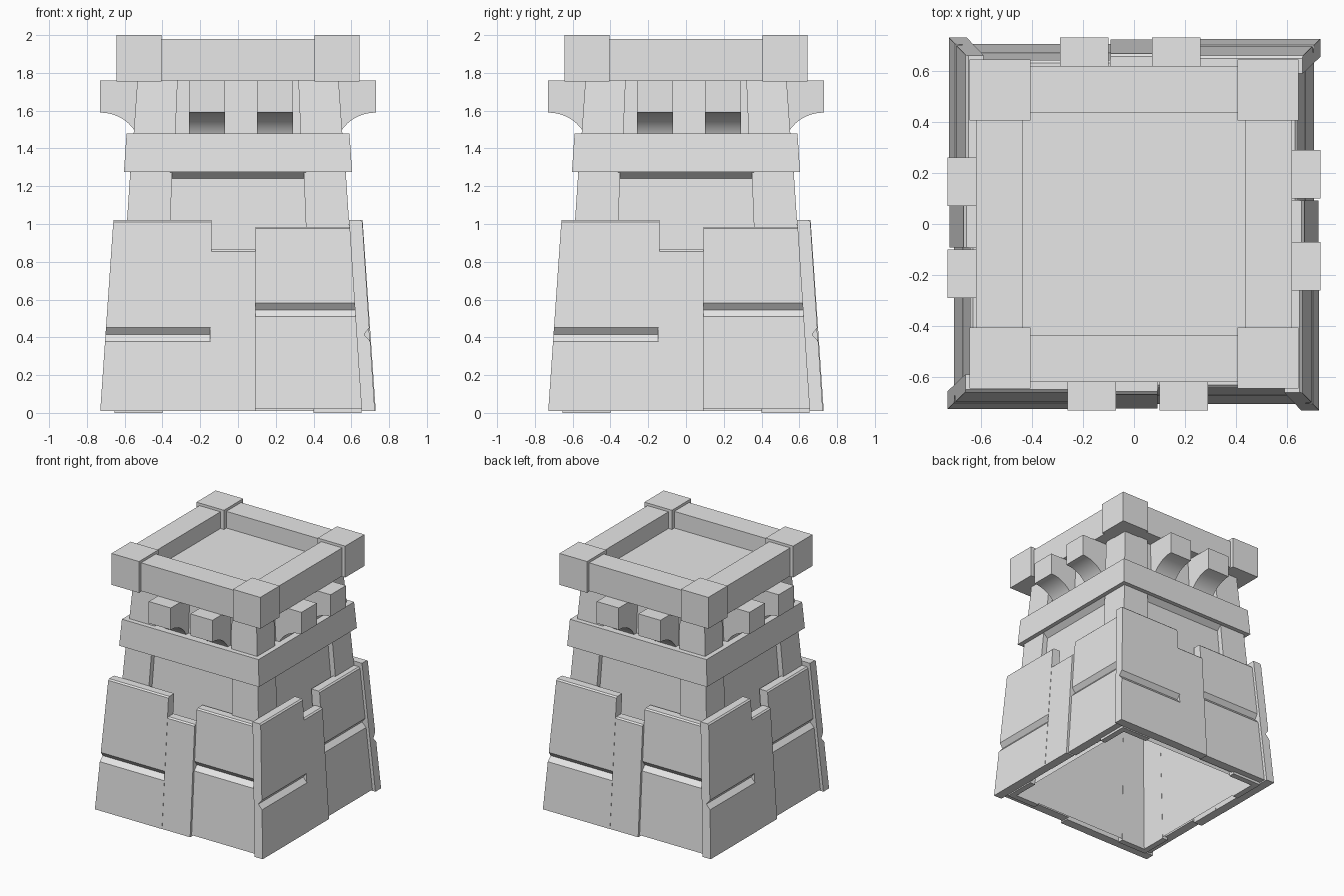
import bpy, bmesh, math
from mathutils import Matrix

cube = bpy.data.objects.get("Cube")
if cube:
    bpy.data.objects.remove(cube, do_unlink=True)

stone = bpy.data.materials.new("grey_stone")
stone.use_nodes = True
GREY = (0.8, 0.8, 0.8, 1)
stone.diffuse_color = GREY
for node in stone.node_tree.nodes:
    if node.type == 'BSDF_PRINCIPLED':
        node.inputs["Base Color"].default_value = GREY
        node.inputs["Roughness"].default_value = 0.8


def loft(name, rings, copies=4, caps=True):
    """Skin two matching rings, then repeat the solid around the tower."""
    bm = bmesh.new()
    for k in range(copies):
        turn = Matrix.Rotation(k * math.pi / 2, 4, 'Z')
        a, b = [[bm.verts.new(p) for p in ring] for ring in rings]
        n = len(a)
        faces = [bm.faces.new((a[i], a[(i + 1) % n], b[(i + 1) % n], b[i])) for i in range(n)]
        if caps:
            faces += [bm.faces.new(a), bm.faces.new(b)]
        bmesh.ops.transform(bm, matrix=turn, verts=a + b)
        bmesh.ops.recalc_face_normals(bm, faces=faces)
    mesh = bpy.data.meshes.new(name)
    bm.to_mesh(mesh)
    bm.free()
    mesh.materials.append(stone)
    obj = bpy.data.objects.new(name, mesh)
    bpy.context.collection.objects.link(obj)
    return obj


def square(half, z):
    return [(-half, -half, z), (half, -half, z), (half, half, z), (-half, half, z)]


def frustum(name, low, high, z0, z1, caps=True):
    return loft(name, (square(low, z0), square(high, z1)), 1, caps)


def across(name, profile, left, right):
    """Extrude a (depth, height) profile across the front between two edge rules."""
    return loft(name, [[(edge(z), -d, z) for d, z in profile] for edge in (left, right)])


def corner_posts(name, low, high, z0, z1, inner, recess):
    """L-shaped posts wrapped round the corners of a recessed wall."""
    shape = [(1, -1), (1, -inner), (recess, -inner), (recess, -recess),
             (inner, -recess), (inner, -1)]
    return loft(name, [[(x * s, y * s, z) for x, y in shape] for s, z in ((low, z0), (high, z1))])


def slab(base, z0, z1, groove=None):
    """Leaning slab profile, optionally with a V groove across its face."""
    face = lambda z: base - 0.066 * z
    pts = [(face(z0) - 0.07, z0), (face(z0), z0)]
    if groove:
        pts += [(face(groove - 0.036), groove - 0.036), (face(groove) - 0.03, groove),
                (face(groove + 0.036), groove + 0.036)]
    pts += [(face(z1 - 0.01), z1 - 0.01), (face(z1) - 0.01, z1), (face(z1) - 0.07, z1)]
    return pts


# Lower body: hollow leaning wall with corner posts
frustum("lower_wall", 0.61, 0.53, 0.01, 1.28, caps=False)
corner_posts("lower_corner_posts", 0.655, 0.57, 0, 1.28, 0.61, 0.93)
across("band_underside", [(0.5, 1.24), (0.532, 1.24), (0.572, 1.275), (0.5, 1.275)],
       lambda z: -0.36, lambda z: 0.36)

# Overlapping cladding slabs, the left one running past each corner
across("tall_slabs", slab(0.725, 0.01, 1.02, 0.415),
       lambda z: -0.73 + 0.069 * z, lambda z: -0.15 + 0.01 * z)
across("middle_slabs", slab(0.723, 0.01, 0.865),
       lambda z: -0.152 + 0.01 * z, lambda z: 0.092)
across("short_slabs", slab(0.705, 0.02, 0.985, 0.545),
       lambda z: 0.092, lambda z: 0.664 - 0.062 * z)

# Projecting band
frustum("band", 0.604, 0.59, 1.275, 1.48)

# Upper storey
frustum("upper_wall", 0.51, 0.495, 1.47, 1.77)
corner_posts("upper_corner_posts", 0.553, 0.532, 1.47, 1.77, 0.6, 0.92)

# Curved brackets, two on each side
arc = [(0.73 - 0.21 * math.cos(t), 1.40 + 0.19 * math.sin(t))
       for t in (i * math.pi / 20 for i in range(11))]
bracket = [(0.45, 1.76), (0.45, 1.40)] + arc + [(0.73, 1.76)]
for side, x0, x1 in (("right", -0.26, -0.07), ("left", 0.10, 0.29)):
    obj = across(side + "_brackets", bracket, lambda z: x0, lambda z: x1)
    bpy.ops.object.select_all(action='DESELECT')
    obj.select_set(True)
    bpy.context.view_layer.objects.active = obj
    bpy.ops.object.shade_smooth_by_angle(angle=math.radians(30))

# Parapet: deck, rails and corner blocks
frustum("deck", 0.5, 0.5, 1.765, 1.85)
across("parapet_rails", [(0.435, 1.76), (0.617, 1.76), (0.617, 1.98), (0.435, 1.98)],
       lambda z: -0.42, lambda z: 0.42)
block = [(0.405, -0.643), (0.643, -0.643), (0.643, -0.405), (0.405, -0.405)]
loft("parapet_corner_blocks", [[(x, y, z) for x, y in block] for z in (1.755, 2.0)])
